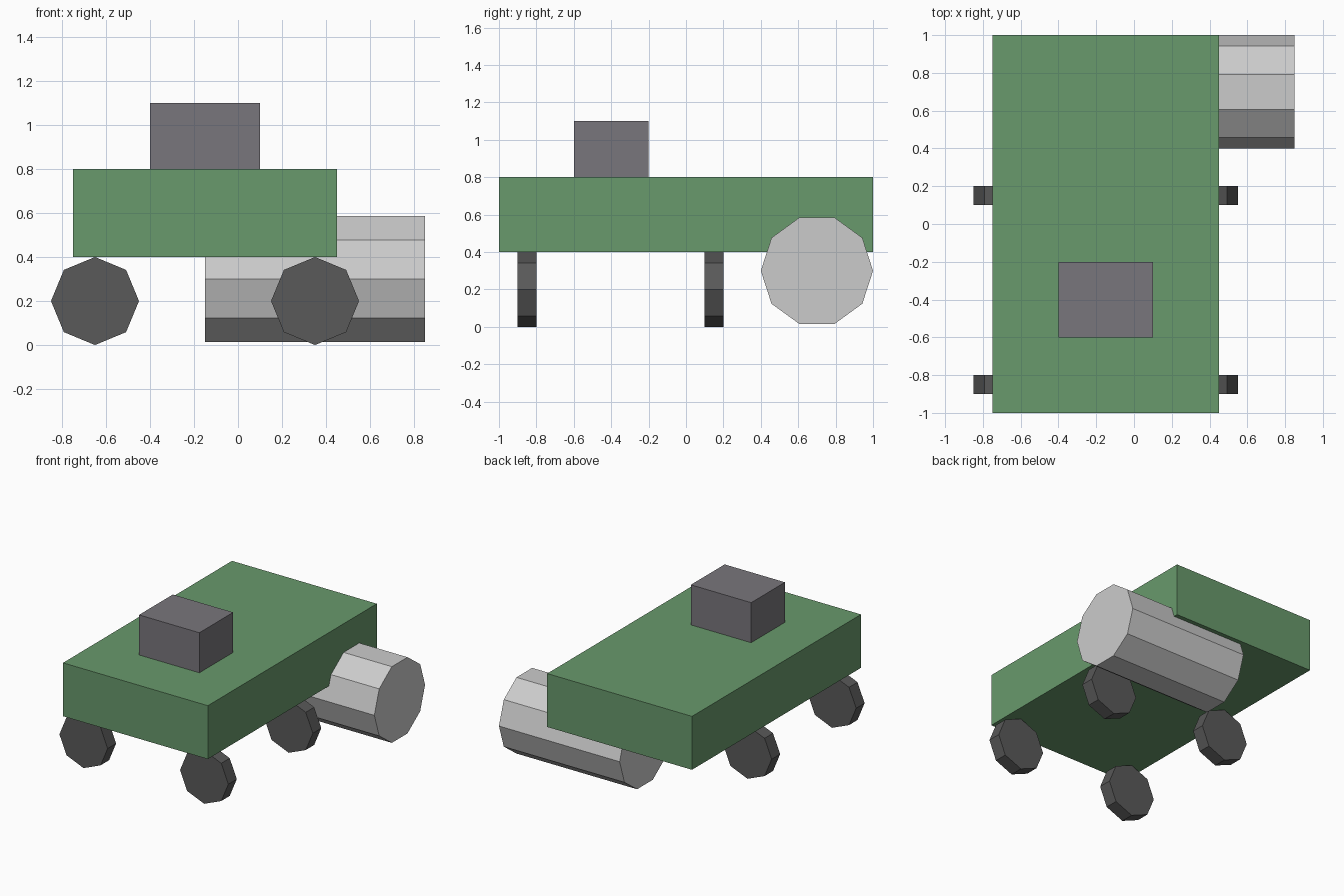
import bpy, bmesh
from math import cos, sin, tau
from mathutils import Vector

if "Cube" in bpy.data.objects:
    bpy.data.objects.remove(bpy.data.objects["Cube"])


def material(name, color):
    m = bpy.data.materials.new(name)
    m.diffuse_color = (*color, 1)
    m.use_nodes = True
    m.node_tree.nodes["Principled BSDF"].inputs["Base Color"].default_value = m.diffuse_color
    return m


def add_object(name, bm, mat=None):
    bmesh.ops.recalc_face_normals(bm, faces=bm.faces[:])
    mesh = bpy.data.meshes.new(name)
    bm.to_mesh(mesh)
    bm.free()
    if mat:
        mesh.materials.append(mat)
    obj = bpy.data.objects.new(name, mesh)
    bpy.context.collection.objects.link(obj)
    return obj


def prism(name, points, sweep, mat=None):
    """Extrude a flat outline along a vector into a closed solid."""
    bm = bmesh.new()
    base = bm.faces.new([bm.verts.new(p) for p in points])
    new = bmesh.ops.extrude_face_region(bm, geom=[base], use_keep_orig=True)["geom"]
    top = [v for v in new if isinstance(v, bmesh.types.BMVert)]
    bmesh.ops.translate(bm, verts=top, vec=Vector(sweep))
    return add_object(name, bm, mat)


def box(name, x, y, z, mat=None):
    outline = [(x[0], y[0], z[0]), (x[1], y[0], z[0]), (x[1], y[1], z[0]), (x[0], y[1], z[0])]
    return prism(name, outline, (0, 0, z[1] - z[0]), mat)


def ring(n, r):
    return [(r * cos(tau * i / n), r * sin(tau * i / n)) for i in range(n)]


green = material("green", (0.14, 0.32, 0.15))
slate = material("slate", (0.19, 0.18, 0.2))
dark = material("dark", (0.1, 0.1, 0.1))

# Body slab and cabin block
box("body", (-0.75, 0.45), (-1, 1), (0.4, 0.8), green)
box("cabin", (-0.4, 0.1), (-0.6, -0.2), (0.8, 1.1), slate)

# Ten-sided roller lying across the back
prism("rear_roller", [(-0.15, 0.7 + a, 0.3 + b) for a, b in ring(10, 0.3)], (1, 0, 0))

# Four octagonal wheels
for side, x in (("left", -0.65), ("right", 0.35)):
    for end, y in (("front", -0.9), ("rear", 0.1)):
        prism(f"{end}_{side}_wheel", [(x + a, y, 0.2 + b) for a, b in ring(8, 0.2)],
              (0, 0.1, 0), dark)
